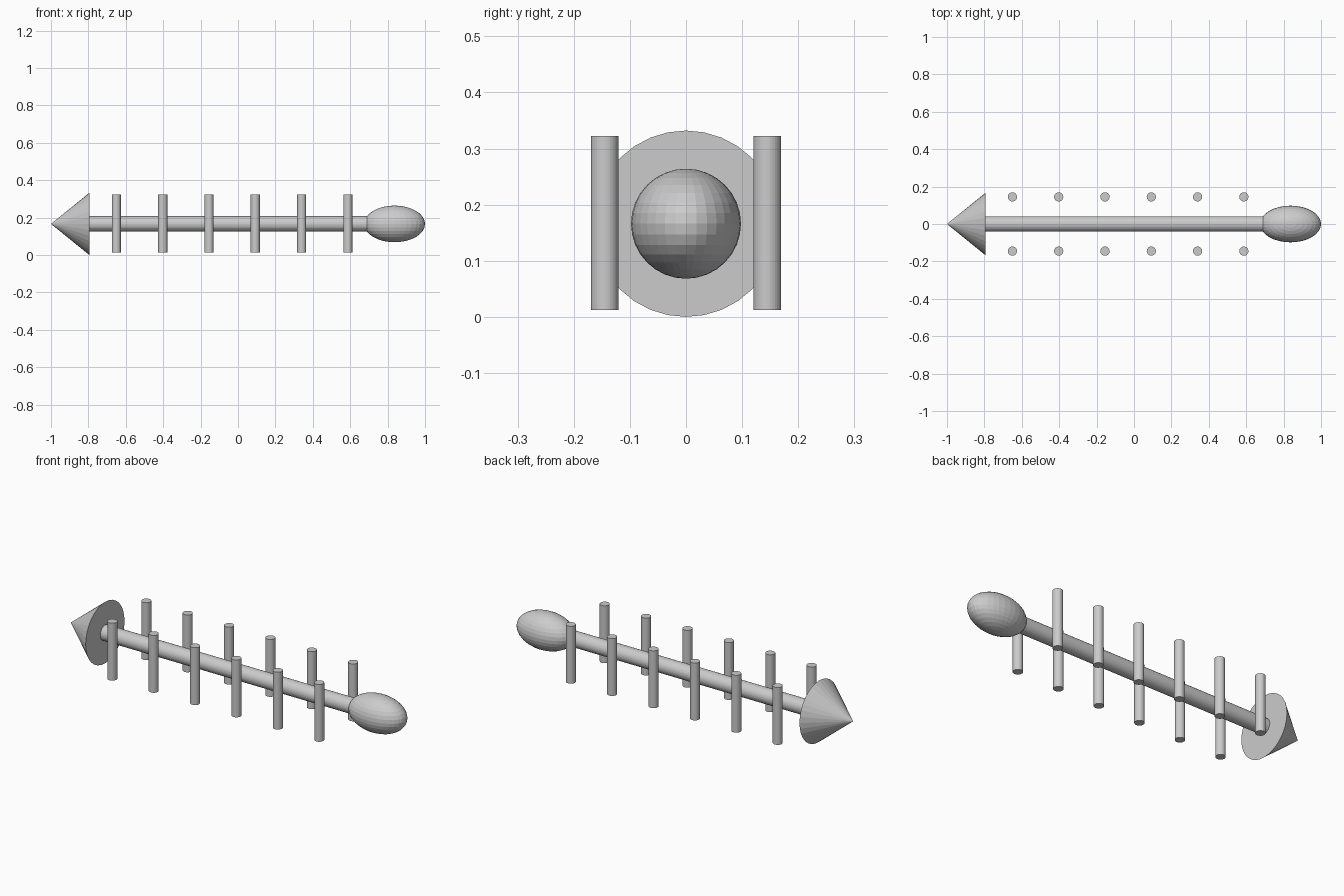
import bpy
from math import pi

if "Cube" in bpy.data.objects:
    bpy.data.objects.remove(bpy.data.objects["Cube"])

AXIS_Z = 0.166                      # height of the long axis
CONE_R, CONE_BASE = 0.166, -0.795
SPINE_R, SPINE_END = 0.041, 0.75


def rod(name, radius, length, location, rotation=(0, 0, 0)):
    bpy.ops.mesh.primitive_cylinder_add(vertices=32, radius=radius, depth=length,
                                        location=location, rotation=rotation)
    bpy.context.object.name = name


# Pointed end, tip towards -x
bpy.ops.mesh.primitive_cone_add(vertices=32, radius1=CONE_R, radius2=0,
                                depth=CONE_BASE + 1,
                                location=((CONE_BASE - 1) / 2, 0, AXIS_Z),
                                rotation=(0, -pi / 2, 0))
bpy.context.object.name = "cone_tip"

# Central spine, running from the cone base into the bulb
rod("spine", SPINE_R, SPINE_END - CONE_BASE,
    ((SPINE_END + CONE_BASE) / 2, 0, AXIS_Z), (0, pi / 2, 0))

# Stretched bulb at the +x end
bpy.ops.mesh.primitive_uv_sphere_add(segments=32, ring_count=16, radius=1,
                                     location=(0.837, 0, AXIS_Z))
bulb = bpy.context.object
bulb.name = "bulb"
bulb.scale = (0.163, 0.098, 0.098)

# Two rows of upright pins beside the spine
for side, y in (("front", -0.145), ("back", 0.145)):
    for i in range(6):
        rod(f"{side}_pin_{i + 1}", 0.0245, 0.31, (-0.65 + 0.2475 * i, y, 0.167))
